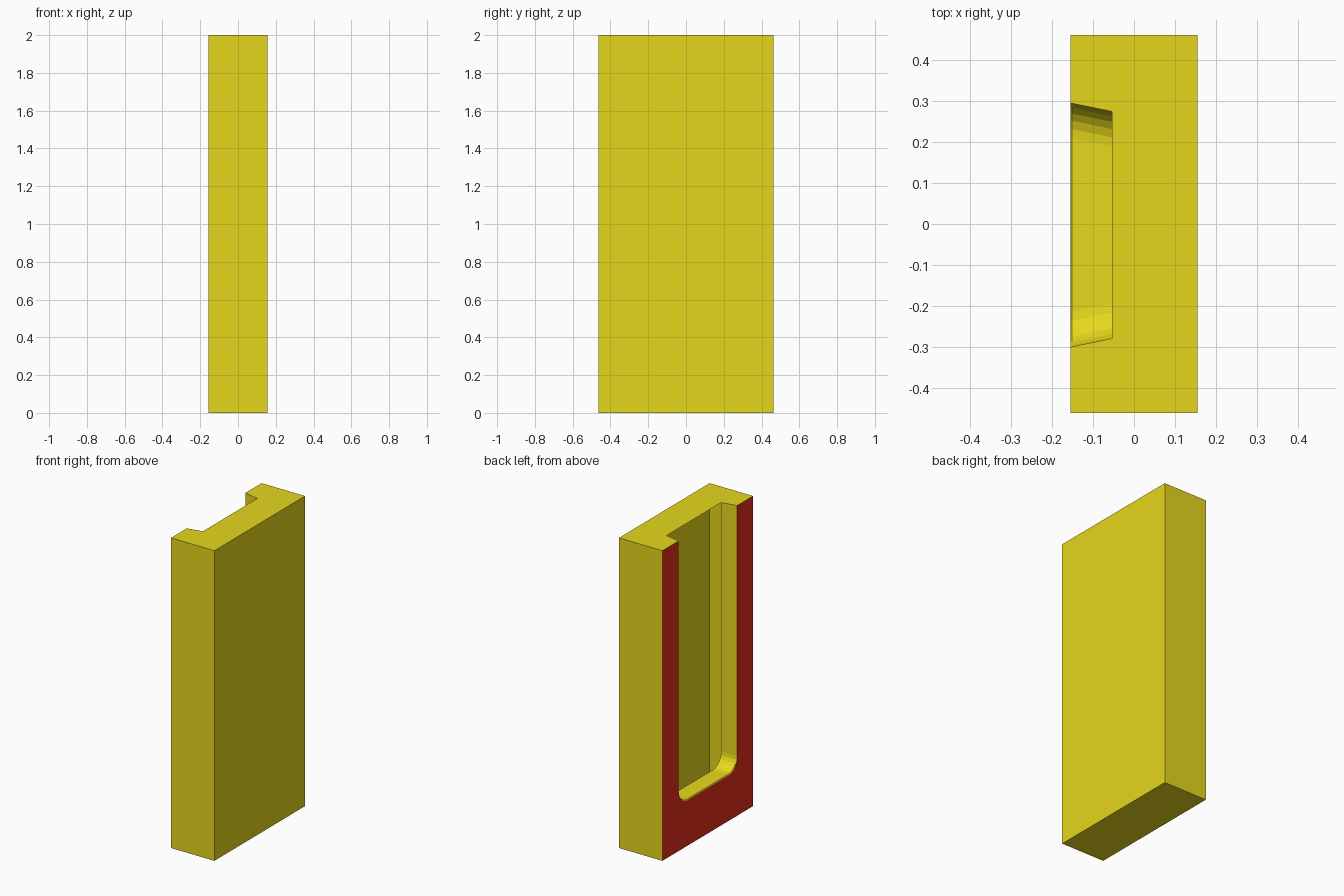
import bpy
import bmesh
from math import pi, sin, cos

if "Cube" in bpy.data.objects:
    bpy.data.objects.remove(bpy.data.objects["Cube"], do_unlink=True)


def make_material(name, colour):
    mat = bpy.data.materials.new(name)
    mat.use_nodes = True
    mat.diffuse_color = colour
    mat.node_tree.nodes["Principled BSDF"].inputs["Base Color"].default_value = colour
    return mat


yellow = make_material("yellow", (0.79, 0.68, 0.012, 1))
red = make_material("red", (0.79, 0.026, 0.012, 1))


def make_object(name, bm):
    bmesh.ops.recalc_face_normals(bm, faces=bm.faces)
    mesh = bpy.data.meshes.new(name)
    bm.to_mesh(mesh)
    bm.free()
    obj = bpy.data.objects.new(name, mesh)
    bpy.context.collection.objects.link(obj)
    mesh.materials.append(yellow)
    mesh.materials.append(red)
    return obj


def u_section(x, half, floor, radius=0.085, steps=6, mid=-0.0025, top=2.2):
    """U-shaped outline with rounded lower corners, open towards the top."""
    right = [(half - radius + radius * sin(a), floor + radius - radius * cos(a))
             for a in (i * pi / 2 / steps for i in range(steps + 1))]
    right.append((half, top))
    left = [(-y, z) for y, z in reversed(right)]
    return [(x, y + mid, z) for y, z in left + right]


# Box body
bm = bmesh.new()
bmesh.ops.create_cube(bm, size=1)
for v in bm.verts:
    v.co = (v.co.x * 0.31, v.co.y * 0.924, v.co.z * 2 + 1)
block = make_object("hollow_case", bm)

# Tapered channel with a tiny lip at its mouth
bm = bmesh.new()
sections = [u_section(-0.20, 0.298, 0.294), u_section(-0.155, 0.298, 0.294),
            u_section(-0.152, 0.2975, 0.300), u_section(-0.054, 0.2775, 0.308)]
rings = [[bm.verts.new(p) for p in s] for s in sections]
for a, b in zip(rings, rings[1:]):
    for i in range(len(a)):
        j = (i + 1) % len(a)
        bm.faces.new((a[i], a[j], b[j], b[i]))
bm.faces.new(rings[0])
bm.faces.new(rings[-1])
cutter = make_object("channel_cutter", bm)
cutter.hide_render = True

# Cut the channel
cut = block.modifiers.new("channel", "BOOLEAN")
cut.operation = "DIFFERENCE"
cut.solver = "EXACT"
cut.object = cutter
bpy.context.view_layer.objects.active = block
bpy.ops.object.modifier_apply(modifier=cut.name)
bpy.data.objects.remove(cutter, do_unlink=True)

# Open the back of the channel into the hollow case; red on the outer mouth face
bm = bmesh.new()
bm.from_mesh(block.data)
facing = [f for f in bm.faces if f.normal.x < -0.99]
for face in bm.faces:
    face.material_index = 0
for face in facing:
    face.material_index = 1
back_wall = [f for f in facing if f.calc_center_median().x > -0.1]
bmesh.ops.delete(bm, geom=back_wall, context="FACES")
bm.to_mesh(block.data)
bm.free()
